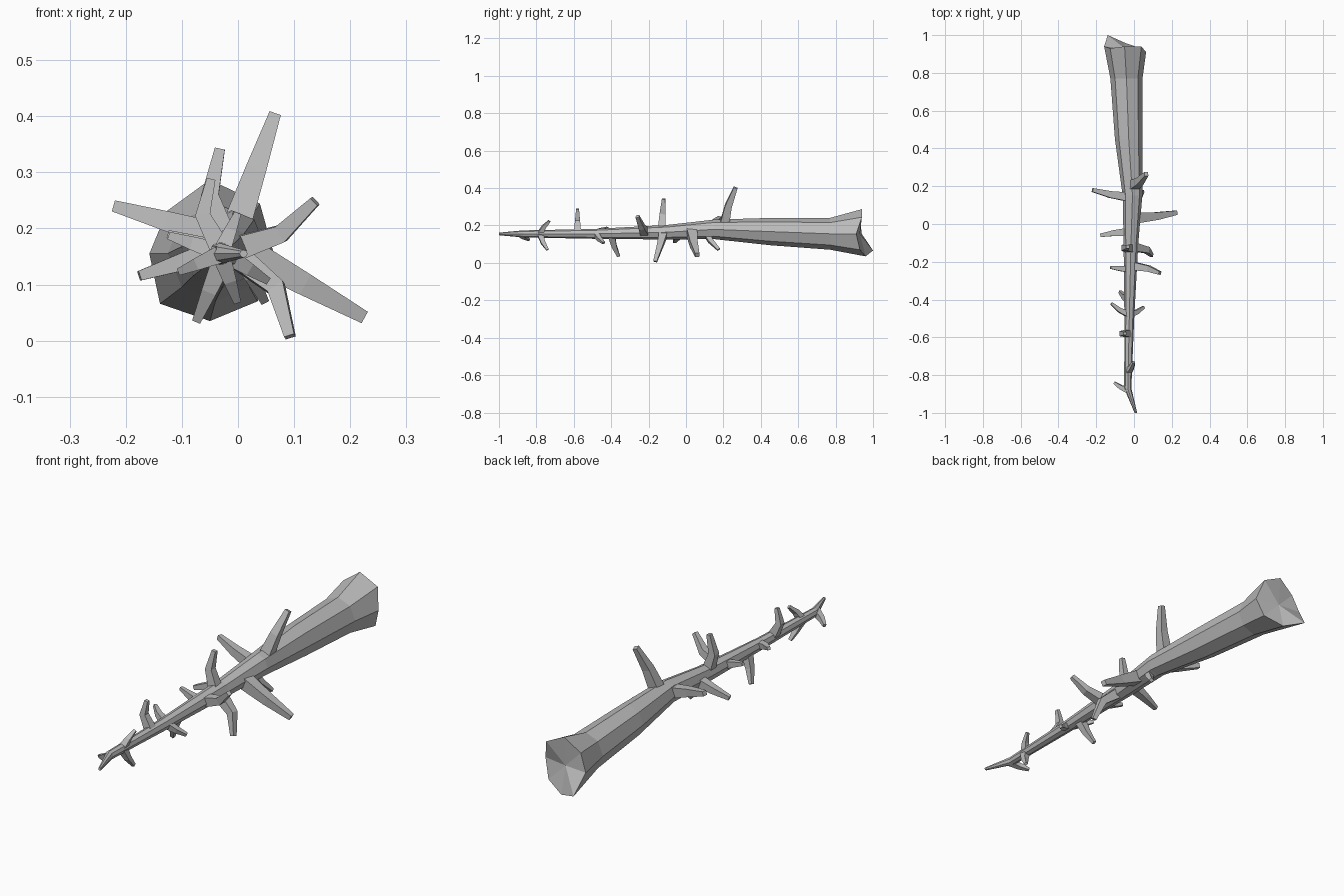
import bpy, bmesh, math
from mathutils import Vector

if "Cube" in bpy.data.objects:
    bpy.data.objects.remove(bpy.data.objects["Cube"], do_unlink=True)

bark = bpy.data.materials.new("grey bark")
bark.use_nodes = True
bark_colour = (0.5, 0.5, 0.5, 1)
bark.diffuse_color = bark_colour
bark.node_tree.nodes["Principled BSDF"].inputs["Base Color"].default_value = bark_colour


def loft(name, rings, hub_point=None):
    """Skin a closed tube over rings; the last end fans to hub_point if given."""
    bm = bmesh.new()
    rows = [[bm.verts.new(point) for point in ring] for ring in rings]
    sides = len(rows[0])
    for near, far in zip(rows, rows[1:]):
        for i in range(sides):
            j = (i + 1) % sides
            bm.faces.new((near[i], near[j], far[j], far[i]))
    bm.faces.new(rows[0])
    cap = bm.faces.new(rows[-1])
    if hub_point:
        fan = bmesh.ops.poke(bm, faces=[cap])
        fan["verts"][0].co = hub_point
    bmesh.ops.recalc_face_normals(bm, faces=bm.faces)
    mesh = bpy.data.meshes.new(name)
    bm.to_mesh(mesh)
    bm.free()
    mesh.materials.append(bark)
    obj = bpy.data.objects.new(name, mesh)
    bpy.context.collection.objects.link(obj)


def spoke(angle):
    """Direction across the trunk, in degrees up from the model's left."""
    return Vector((math.cos(math.radians(angle)), 0, math.sin(math.radians(angle))))


# Trunk sections: distance along, sideways drift, radius
sections = [
    (-1, 0.01, 0.007),
    (-0.87, -0.033, 0.019),
    (-0.5, -0.025, 0.026),
    (-0.1, -0.016, 0.039),
    (0.15, -0.008, 0.052),
    (0.45, -0.028, 0.073),
    (0.77, -0.04, 0.085),
    (0.94, -0.05, 0.12),
]


def trunk_centre(along):
    """Centre line: drifts between the sections and arches gently in the middle."""
    for (start, drift, _), (end, next_drift, _) in zip(sections, sections[1:]):
        if along <= end:
            blend = (along - start) / (end - start)
            arch = 0.025 * math.exp(-((along - 0.2) / 0.3) ** 2)
            return Vector((drift + (next_drift - drift) * blend, along, 0.155 + arch))


rings = []
for along, drift, radius in sections:
    rings.append([trunk_centre(along) + spoke(45 * i) * radius for i in range(8)])

# Jagged broken end: stretch each corner outwards and backwards
stretches = (0.95, 1.05, 1.1, 0.9, 0.9, 1.05, 1, 1)
splinters = (-0.03, 0, 0, -0.01, 0, 0.06, 0.02, -0.01)
hub = trunk_centre(sections[-1][0])
for i, (stretch, splinter) in enumerate(zip(stretches, splinters)):
    rings[-1][i] = hub + (rings[-1][i] - hub) * stretch + Vector((0, splinter, 0))
loft("trunk", rings, hub - Vector((0, 0.01, 0)))


def branch(name, along, angle, reach, sweep=0.04, swirl=0):
    """Tapered four-sided branch; sweep leans it back, swirl bends it sideways."""
    root = trunk_centre(along)
    tip = root + spoke(angle) * reach + Vector((0, sweep, 0))
    elbow = root.lerp(tip, 0.55) + spoke(angle + 90) * swirl
    elbow.y = root.y + sweep * 0.4
    width = 0.02 + 0.14 * reach
    path = [root, elbow, tip]
    headings = [elbow - root, tip - root, tip - elbow]
    rings = []
    for point, heading, taper in zip(path, headings, (1, 0.7, 0.4)):
        heading.normalize()
        across = spoke(angle + 90)
        across = (across - heading * across.dot(heading)).normalized()
        depth = heading.cross(across)
        half = width * taper / 2
        rings.append([point + across * half * a + depth * half * b
                      for a, b in ((1, 1), (-1, 1), (-1, -1), (1, -1))])
    loft(name, rings)


# Branches, from the thick end to the thin tip
branch("tall_branch", along=0.2, angle=71, reach=0.235, sweep=0.065)
branch("right_long_branch", along=0.14, angle=164, reach=0.22)
branch("under_stub", along=0.1, angle=-62, reach=0.12, sweep=0.075)
branch("left_long_branch", along=0.03, angle=-29, reach=0.27, sweep=0.03)
branch("right_low_branch", along=-0.04, angle=198, reach=0.17, sweep=-0.02)
branch("upright_branch", along=-0.13, angle=95, reach=0.18, sweep=0.01, swirl=0.025)
branch("hooked_under_branch", along=-0.12, angle=-55, reach=0.19, sweep=-0.045, swirl=0.03)
branch("left_bent_branch", along=-0.22, angle=30, reach=0.18, sweep=-0.04, swirl=-0.02)
branch("right_middle_branch", along=-0.24, angle=163, reach=0.11, sweep=0.01)
branch("drooping_branch", along=-0.4, angle=247, reach=0.13)
branch("left_twig", along=-0.48, angle=-32, reach=0.09)
branch("right_twig", along=-0.48, angle=162, reach=0.1, sweep=0.06)
branch("upright_twig", along=-0.58, angle=99, reach=0.135, sweep=0, swirl=0.025)
branch("top_twig", along=-0.78, angle=67, reach=0.075, sweep=0.05)
branch("bottom_twig", along=-0.78, angle=-71, reach=0.09)
branch("tip_twig", along=-0.88, angle=203, reach=0.08)
